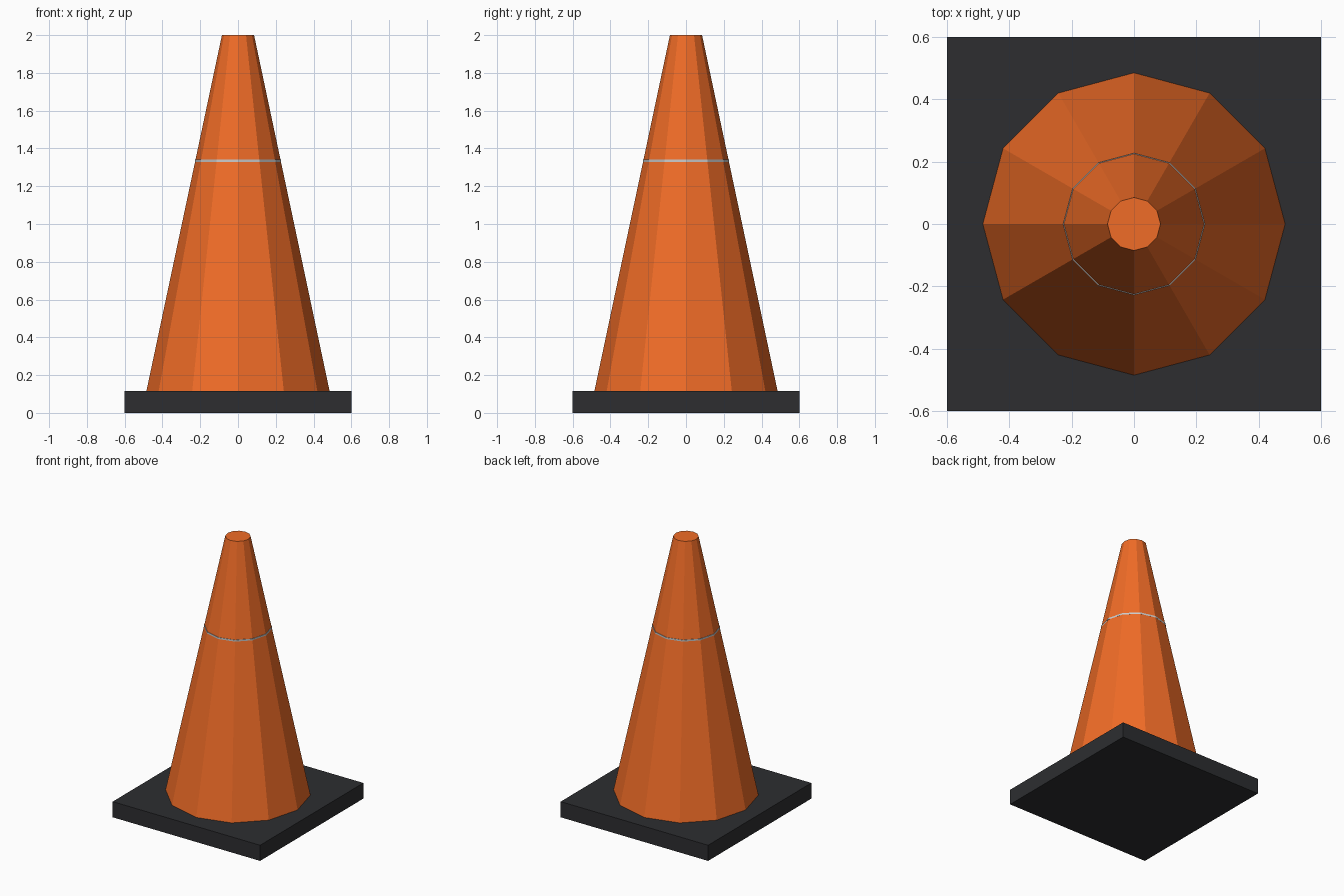
import bpy

if "Cube" in bpy.data.objects:
    bpy.data.objects.remove(bpy.data.objects["Cube"])

SIDES = 12
BASE_H, TOP_Z = 0.115, 2.0
R_LOW, R_TOP = 0.485, 0.085


def paint(obj, name, color):
    mat = bpy.data.materials.new(name)
    mat.diffuse_color = (*color, 1)
    mat.use_nodes = True
    mat.node_tree.nodes["Principled BSDF"].inputs["Base Color"].default_value = mat.diffuse_color
    obj.data.materials.append(mat)


def frustum(name, z0, z1, r0, r1):
    bpy.ops.mesh.primitive_cone_add(vertices=SIDES, radius1=r0, radius2=r1,
                                    depth=z1 - z0, location=(0, 0, (z0 + z1) / 2))
    obj = bpy.context.object
    obj.name = name
    return obj


def cone_radius(z):
    return R_LOW + (R_TOP - R_LOW) * (z - BASE_H) / (TOP_Z - BASE_H)


# Square rubber base
bpy.ops.mesh.primitive_cube_add(size=1, location=(0, 0, BASE_H / 2))
base = bpy.context.object
base.name = "base_plate"
base.scale = (1.2, 1.2, BASE_H)
bpy.ops.object.transform_apply(location=False, rotation=False, scale=True)
paint(base, "dark_rubber", (0.026, 0.027, 0.03))

# Twelve-sided tapered body
body = frustum("cone_body", BASE_H, TOP_Z, R_LOW, R_TOP)
paint(body, "orange_plastic", (0.87, 0.15, 0.02))

# Thin white band, barely proud of the body
Z0, Z1 = 1.329, 1.341
band = frustum("white_band", Z0, Z1, cone_radius(Z0) + 0.0005, cone_radius(Z1) + 0.003)
paint(band, "white_stripe", (0.9, 0.9, 0.9))
